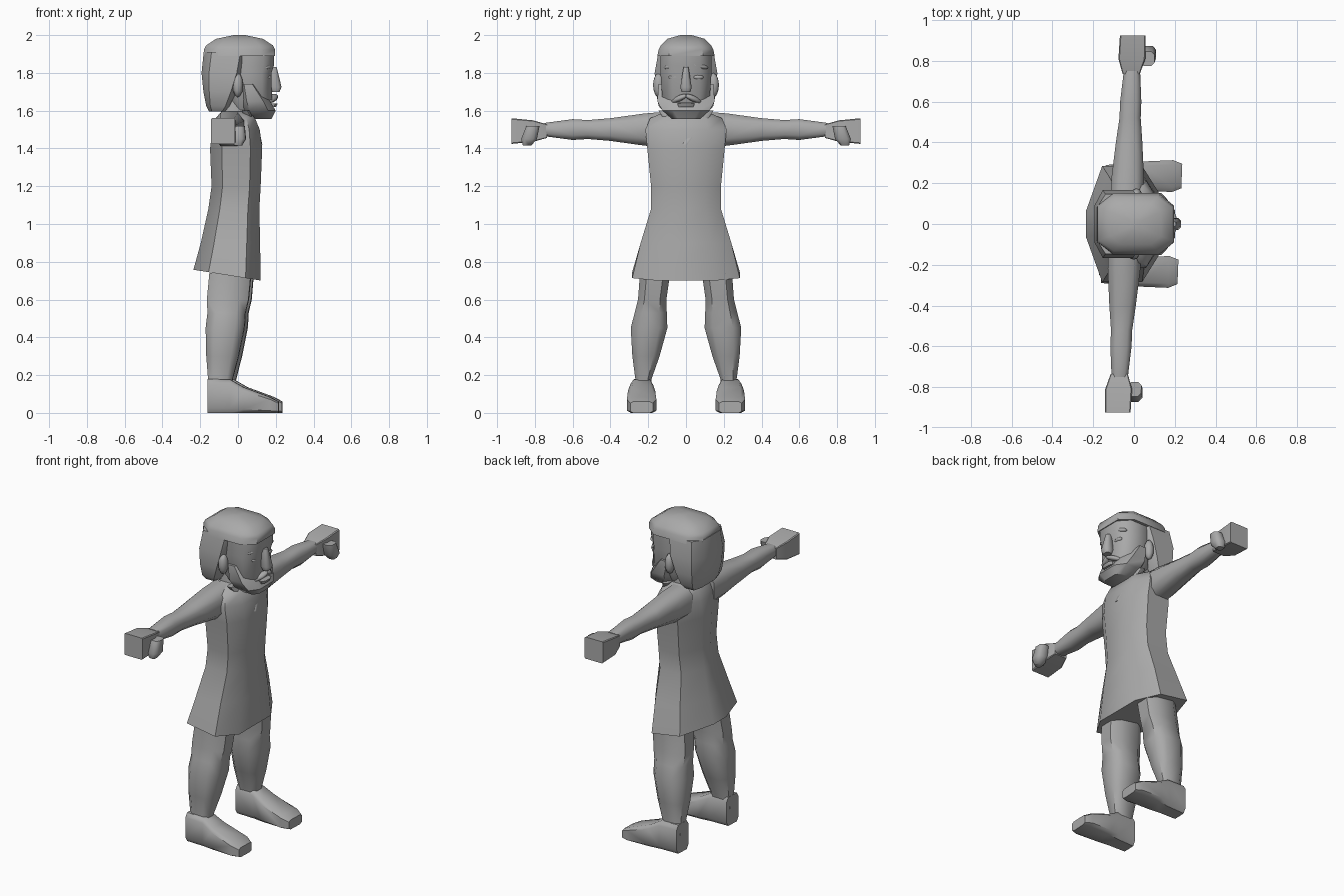
import bpy, bmesh, math

cube = bpy.data.objects.get("Cube")
if cube:
    bpy.data.objects.remove(cube)

GREY = (0.4, 0.4, 0.4, 1)
clay = bpy.data.materials.new("clay grey")
clay.use_nodes = True
clay.diffuse_color = GREY
clay.node_tree.nodes["Principled BSDF"].inputs["Base Color"].default_value = GREY


def skewed(x, y, z, side):
    """Place a point on one side of the body; the limbs turn slightly about z."""
    return (x + 0.04 * side * y, side * y, z) if side else (x, y, z)


def finish(name, bm, crease):
    bmesh.ops.recalc_face_normals(bm, faces=bm.faces)
    mesh = bpy.data.meshes.new(name)
    bm.to_mesh(mesh)
    bm.free()
    mesh.materials.append(clay)
    obj = bpy.data.objects.new(name, mesh)
    bpy.context.collection.objects.link(obj)
    bpy.ops.object.select_all(action="DESELECT")
    obj.select_set(True)
    bpy.context.view_layer.objects.active = obj
    bpy.ops.object.shade_smooth_by_angle(angle=math.radians(crease))


def loft(name, axis, centre, rings, bevel=0.55, back=1, side=0, tilt=0, crease=50):
    """Join eight-sided rings (position, half width, half depth) whose middles
    follow the centre rule; back narrows the rear face and tilt slopes the
    first ring towards the front."""
    quarter = [(1, -bevel), (1, bevel)]
    outline = []
    for turn in range(4):
        outline += quarter
        quarter = [(-v, u) for u, v in quarter]
    bm = bmesh.new()
    loops = []
    for pos, half_a, half_b in rings:
        mid_a, mid_b = centre(pos, half_b)
        loop = []
        for u, v in outline:
            if u == -1:
                v *= back
            a, b = mid_a + u * half_a, mid_b + v * half_b
            p = pos if loops else pos - tilt * a
            point = {"x": (p, a, b), "y": (a, p, b), "z": (a, b, p)}[axis]
            loop.append(bm.verts.new(skewed(*point, side)))
        loops.append(loop)
    for low, high in zip(loops, loops[1:]):
        for i in range(len(outline)):
            bm.faces.new((low[i - 1], low[i], high[i], high[i - 1]))
    bm.faces.new(loops[0])
    bm.faces.new(loops[-1])
    finish(name, bm, crease)


def lump(name, place, radii, side, lean=0):
    """Faceted ball; lean drops its outer end."""
    bm = bmesh.new()
    bmesh.ops.create_icosphere(bm, subdivisions=2, radius=1)
    for v in bm.verts:
        x, y, z = (p + r * c for p, r, c in zip(place, radii, v.co))
        drop = lean * (y - place[1])
        v.co = skewed(x - drop, y, z - drop, side)
    finish(name, bm, crease=60)


# Tunic with flared skirt, tilted hem and narrow shoulders
loft("tunic", "z", lambda z, h: (min(-0.01, (z - 1.3) / 10), 0), [
    (0.72, 0.178, 0.285),
    (0.9, 0.157, 0.24),
    (1.08, 0.135, 0.185),
    (1.2, 0.13, 0.185),
    (1.4, 0.138, 0.205),
    (1.5, 0.125, 0.215),
    (1.56, 0.1, 0.19),
    (1.595, 0.07, 0.11)], back=0.4, tilt=0.16)
loft("neck", "z", lambda z, h: (-0.015, 0), [(1.5, 0.08, 0.1), (1.7, 0.07, 0.08)])

# Crossed collar: the left lapel runs further down, over the right one
for side, label, low in ((1, "left_", 1.42), (-1, "right_", 1.46)):
    loft(label + "lapel", "z", lambda z, h: (0.125 - 0.4 * (z - 1.4), 0.65 * (z - 1.43)), [
        (low, 0.012, 0.015),
        (1.5, 0.024, 0.035),
        (1.6, 0.02, 0.035)], side=side)

for side, label in ((1, "left_"), (-1, "right_")):
    # Arms held straight out, ending in blocky fists
    loft(label + "arm", "y", lambda y, h: (-0.04, 1.5), [
        (0.1, 0.08, 0.095),
        (0.22, 0.08, 0.085),
        (0.4, 0.065, 0.06),
        (0.52, 0.052, 0.05),
        (0.6, 0.052, 0.055),
        (0.75, 0.04, 0.035)], side=side)
    loft(label + "fist", "y", lambda y, h: (-0.043, 1.492), [
        (0.735, 0.042, 0.036),
        (0.81, 0.066, 0.057),
        (0.925, 0.063, 0.068)], bevel=0.92, side=side, crease=28)
    loft(label + "thumb", "z", lambda z, h: (0.035, 0.84 - 0.3 * (z - 1.42)), [
        (1.415, 0.02, 0.022),
        (1.45, 0.04, 0.042),
        (1.52, 0.033, 0.035)], side=side)

    # Bare legs with a bulging calf
    loft(label + "leg", "z", lambda z, h: (0.09 * z - 0.1, 0.245 - 0.11 * z), [
        (0.1, 0.06, 0.045),
        (0.18, 0.065, 0.043),
        (0.3, 0.085, 0.072),
        (0.45, 0.102, 0.097),
        (0.53, 0.1, 0.085),
        (0.6, 0.11, 0.075),
        (0.74, 0.11, 0.08)], side=side)
    loft(label + "foot", "x", lambda x, h: (0.235, h), [
        (-0.15, 0.055, 0.09),
        (-0.03, 0.06, 0.088),
        (0.04, 0.072, 0.068),
        (0.18, 0.078, 0.042),
        (0.225, 0.06, 0.03)], bevel=0.72, side=side)

    # Paired features of the head
    lump(label + "ear", (0.005, 0.145, 1.735), (0.028, 0.03, 0.065), side)
    lump(label + "brow", (0.16, 0.065, 1.838), (0.027, 0.055, 0.016), side, lean=0.2)
    lump(label + "eye", (0.165, 0.062, 1.777), (0.016, 0.032, 0.014), side)
    lump(label + "moustache", (0.18, 0.036, 1.665), (0.027, 0.046, 0.017), side, lean=0.4)

# Face from jaw to forehead
loft("face", "z", lambda z, h: (0.065, 0), [
    (1.57, 0.08, 0.07),
    (1.66, 0.115, 0.125),
    (1.8, 0.112, 0.135),
    (1.84, 0.125, 0.135),
    (1.92, 0.125, 0.135)])
loft("nose", "z", lambda z, h: (0.2 - 0.1 * (z - 1.7), 0), [
    (1.7, 0.02, 0.024),
    (1.725, 0.033, 0.03),
    (1.83, 0.018, 0.013)])
loft("lower_lip", "z", lambda z, h: (0.18, 0), [(1.62, 0.022, 0.04), (1.638, 0.03, 0.045)])

# Beard climbs from the chin back to the ears
loft("beard", "z", lambda z, h: (0.13 - 0.4 * (z - 1.55), 0), [
    (1.556, 0.05, 0.075),
    (1.6, 0.09, 0.125),
    (1.65, 0.08, 0.152),
    (1.74, 0.04, 0.145)])

# Hair: rounded cap over a long block at the back
loft("hair_cap", "z", lambda z, h: (0.008, 0), [
    (1.89, 0.187, 0.152),
    (1.925, 0.187, 0.144),
    (1.945, 0.178, 0.133),
    (1.98, 0.125, 0.1),
    (2, 0.03, 0.03)], bevel=0.6)
loft("hair_back", "z", lambda z, h: (0.15 * (z - 1.6) - 0.11, 0), [
    (1.595, 0.042, 0.12),
    (1.625, 0.062, 0.145),
    (1.7, 0.088, 0.16),
    (1.8, 0.113, 0.166),
    (1.91, 0.118, 0.146)], bevel=0.65, back=0.85)
